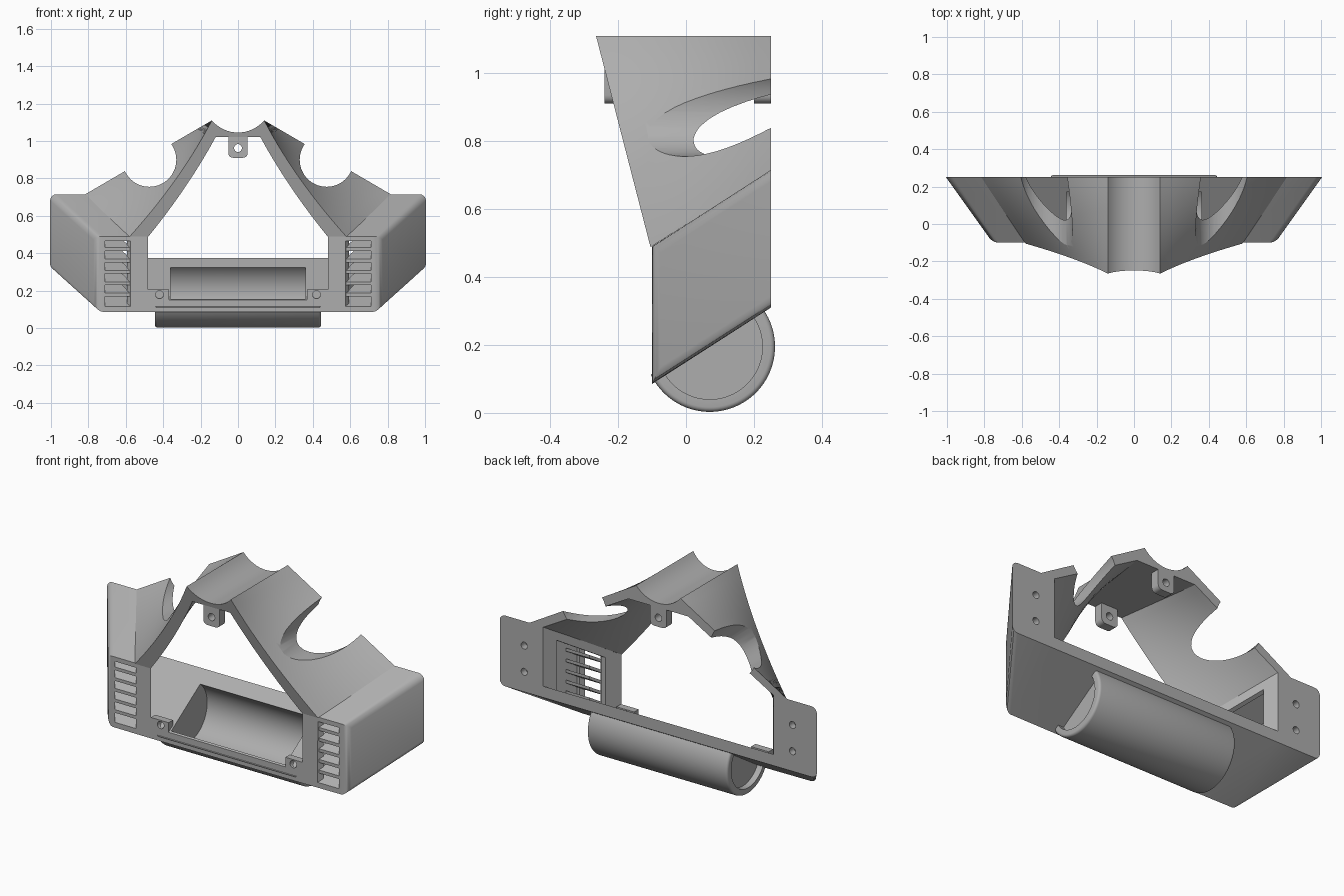
import bpy, bmesh, math
from mathutils import Vector, Matrix

cube = bpy.data.objects.get("Cube")
if cube:
    bpy.data.objects.remove(cube, do_unlink=True)

# single plastic colour
plastic = bpy.data.materials.new("grey plastic")
plastic.use_nodes = True
GREY = (0.42, 0.42, 0.42, 1)
plastic.diffuse_color = GREY
plastic.node_tree.nodes["Principled BSDF"].inputs["Base Color"].default_value = GREY

FRONT, BACK = -0.10, 0.25
OUT, RISE = 0.25 / 0.35, 0.225 / 0.35   # outward and upward slant per unit of depth


def finish(name, bm):
    bmesh.ops.recalc_face_normals(bm, faces=bm.faces)
    mesh = bpy.data.meshes.new(name)
    bm.to_mesh(mesh)
    bm.free()
    mesh.materials.append(plastic)
    obj = bpy.data.objects.new(name, mesh)
    bpy.context.scene.collection.objects.link(obj)
    return obj


def block(name, x, y, z, slant=(0, 0), spread=0, rounded=0):
    """Box that slants outwards and upwards with depth; spread widens it both ways."""
    bm = bmesh.new()
    bmesh.ops.create_cube(bm, size=1)
    for v in bm.verts:
        px, py, pz = (r[1] if c > 0 else r[0] for c, r in zip(v.co, (x, y, z)))
        d = py - FRONT
        side = math.copysign(spread, px)
        v.co = (px + (slant[0] + side) * d, py, pz + slant[1] * d)
    if rounded:
        # outer long edges and the outer front upright
        bm.faces.ensure_lookup_table()
        right = max(bm.faces, key=lambda f: f.calc_center_median().x)
        edges = [e for e in right.edges if any(v.co.y < 0 for v in e.verts)]
        bmesh.ops.bevel(bm, geom=edges, offset=rounded, segments=4, profile=0.5, affect='EDGES')
    return finish(name, bm)


def cylinder(name, centre, radius, depth, axis, segments=48):
    bm = bmesh.new()
    turn = Matrix.Rotation(math.pi / 2, 4, 'Y' if axis == 'X' else 'X')
    bmesh.ops.create_cone(bm, cap_ends=True, segments=segments, radius1=radius,
                          radius2=radius, depth=depth,
                          matrix=Matrix.Translation(centre) @ turn)
    return finish(name, bm)


def apply(obj, mod):
    bpy.context.view_layer.objects.active = obj
    bpy.ops.object.modifier_apply(modifier=mod.name)


def cut(obj, *cutters):
    for c in cutters:
        mod = obj.modifiers.new("cut", 'BOOLEAN')
        mod.operation, mod.solver, mod.object = 'DIFFERENCE', 'EXACT', c
        apply(obj, mod)
        bpy.data.objects.remove(c, do_unlink=True)


def smooth(obj, angle=30):
    bpy.ops.object.select_all(action='DESELECT')
    obj.select_set(True)
    bpy.context.view_layer.objects.active = obj
    bpy.ops.object.shade_smooth_by_angle(angle=math.radians(angle))


def mirrored(obj, name):
    """Copy across x = 0."""
    bm = bmesh.new()
    bm.from_mesh(obj.data)
    bmesh.ops.scale(bm, vec=(-1, 1, 1), verts=bm.verts)
    return finish(name, bm)


def pair(obj, part):
    obj.name = "left_" + part
    for o in (obj, mirrored(obj, "right_" + part)):
        smooth(o)


# ---- side ducts: hollow slanted boxes with a front grille and an inner opening
S = (OUT, RISE)
duct = block("duct", (0.48, 0.755), (FRONT, BACK), (0.085, 0.49), S, rounded=0.03)
cut(duct,
    block("cavity", (0.51, 0.725), (-0.075, 0.2), (0.115, 0.465), S),
    block("grille_gap", (0.575, 0.71), (-0.15, 0), (0.116, 0.464), S),
    block("inner_gap", (0.4, 0.6), (-0.03, 0.19), (0.15, 0.44), S),
    *[cylinder("screw", (0.85, BACK, z), 0.02, 0.08, 'Y', 20) for z in (0.425, 0.575)])
pair(duct, "duct")

# grille louvres
for i in range(5):
    z = 0.165 + i * 0.061
    pair(block("louvre", (0.568, 0.716), (-0.095, -0.02), (z, z + 0.018), S), f"louvre_{i + 1}")

# ---- sloping floor with the trough opening
AXIS = Vector((0, 0.07, 0.195))
floor = block("floor", (-0.48, 0.48), (FRONT, BACK), (0.085, 0.15), (0, RISE), spread=OUT)
cut(floor, cylinder("trough_bore", AXIS, 0.165, 0.72, 'X', 96))

# ---- half-round trough under the floor, with raised end rims
trough = cylinder("trough", AXIS, 0.192, 0.89, 'X', 96)
bm = bmesh.new()
bm.from_mesh(trough.data)
rims = [e for e in bm.edges if abs(e.verts[0].co.x - e.verts[1].co.x) < 0.001]
bmesh.ops.bevel(bm, geom=rims, offset=0.014, segments=4, profile=0.5, affect='EDGES')
bm.to_mesh(trough.data)
bm.free()
cut(trough,
    cylinder("bore", AXIS, 0.165, 0.72, 'X', 96),
    *[cylinder("recess", AXIS + Vector((s * 0.445, 0, 0)), 0.155, 0.07, 'X', 96) for s in (-1, 1)],
    block("above", (-0.6, 0.6), (-0.3, 0.5), (0.115, 0.8), (0, RISE)))
smooth(trough)
smooth(floor)

# ---- screw brackets on the front lip
bracket = block("bracket", (0.37, 0.482), (FRONT, -0.06), (0.14, 0.205))
cut(bracket, cylinder("screw", (0.42, -0.08, 0.178), 0.021, 0.2, 'Y', 24))
pair(bracket, "bracket")

# ---- hood: shell lofted from the slanted front arch to the straight back gable
TOP, GROOVE_R = 1.11, 0.183
GROOVE_Z = 1.045 + GROOVE_R


def slope(a, b, sag, n=14):
    """Points from a to b in x-z, bowed inwards by sag."""
    pts = []
    for i in range(n + 1):
        t = i / n
        pts.append((a[0] + (b[0] - a[0]) * t - 4 * sag * t * (1 - t), a[1] + (b[1] - a[1]) * t))
    return pts


def half_section(outer_foot, inner_foot, inner_top, sag):
    """Outer and inner outlines from the centre line to the foot."""
    a = math.asin(0.14 / GROOVE_R)
    arc = [(GROOVE_R * math.sin(a * i / 8), GROOVE_Z - GROOVE_R * math.cos(a * i / 8))
           for i in range(8)]
    outer = arc + slope((0.14, TOP), outer_foot, sag)
    inner = [(inner_top * i / 8, 1.02) for i in range(8)]
    inner += slope((inner_top, 1.02), inner_foot, sag * 0.6)
    return outer, inner


def full(points):
    return [(-x, z) for x, z in points[:0:-1]] + points


front = [full(p) for p in half_section((0.58, 0.488), (0.48, 0.488), 0.12, 0.03)]
back = [full(p) for p in half_section((0.82, 0.713), (0.73, 0.713), 0.19, 0)]
bm = bmesh.new()
ROWS = 12
loops = []
for r in range(ROWS + 1):
    t = r / ROWS
    ring = []
    for f_pts, b_pts, step in ((front[0], back[0], 1), (front[1], back[1], -1)):
        side = []
        for (fx, fz), (bx, bz) in zip(f_pts, b_pts):
            fy = -0.265 + (TOP - fz) * 0.258
            side.append(bm.verts.new((fx + (bx - fx) * t, fy + (BACK - fy) * t, fz + (bz - fz) * t)))
        ring += side[::step]
    loops.append(ring)
n = len(loops[0])
for a, b in zip(loops, loops[1:]):
    for i in range(n):
        j = (i + 1) % n
        bm.faces.new((a[i], a[j], b[j], b[i]))
for ring in (loops[0], loops[-1]):
    for i in range(n // 2 - 1):
        bm.faces.new((ring[i], ring[i + 1], ring[n - 2 - i], ring[n - 1 - i]))
hood = finish("hood", bm)
# round notches through both slopes
cut(hood, *[cylinder("notch", (s * 0.474, 0, 0.899), 0.144, 1.2, 'Y', 72) for s in (-1, 1)])
smooth(hood, 25)

# ---- hanging screw tabs at the front and back of the hood
for name, y0, y1 in (("front_tab", -0.24, -0.19), ("back_tab", 0.2, BACK)):
    tab = block(name, (-0.052, 0.052), (y0, y1), (0.91, 1.03))
    bm = bmesh.new()
    bm.from_mesh(tab.data)
    low = [e for e in bm.edges if all(v.co.z < 0.95 for v in e.verts)
           and abs(e.verts[0].co.y - e.verts[1].co.y) > 0.01]
    bmesh.ops.bevel(bm, geom=low, offset=0.025, segments=4, profile=0.5, affect='EDGES')
    bm.to_mesh(tab.data)
    bm.free()
    cut(tab, cylinder("screw", (0, y0, 0.962), 0.021, 0.3, 'Y', 24))
    smooth(tab)
